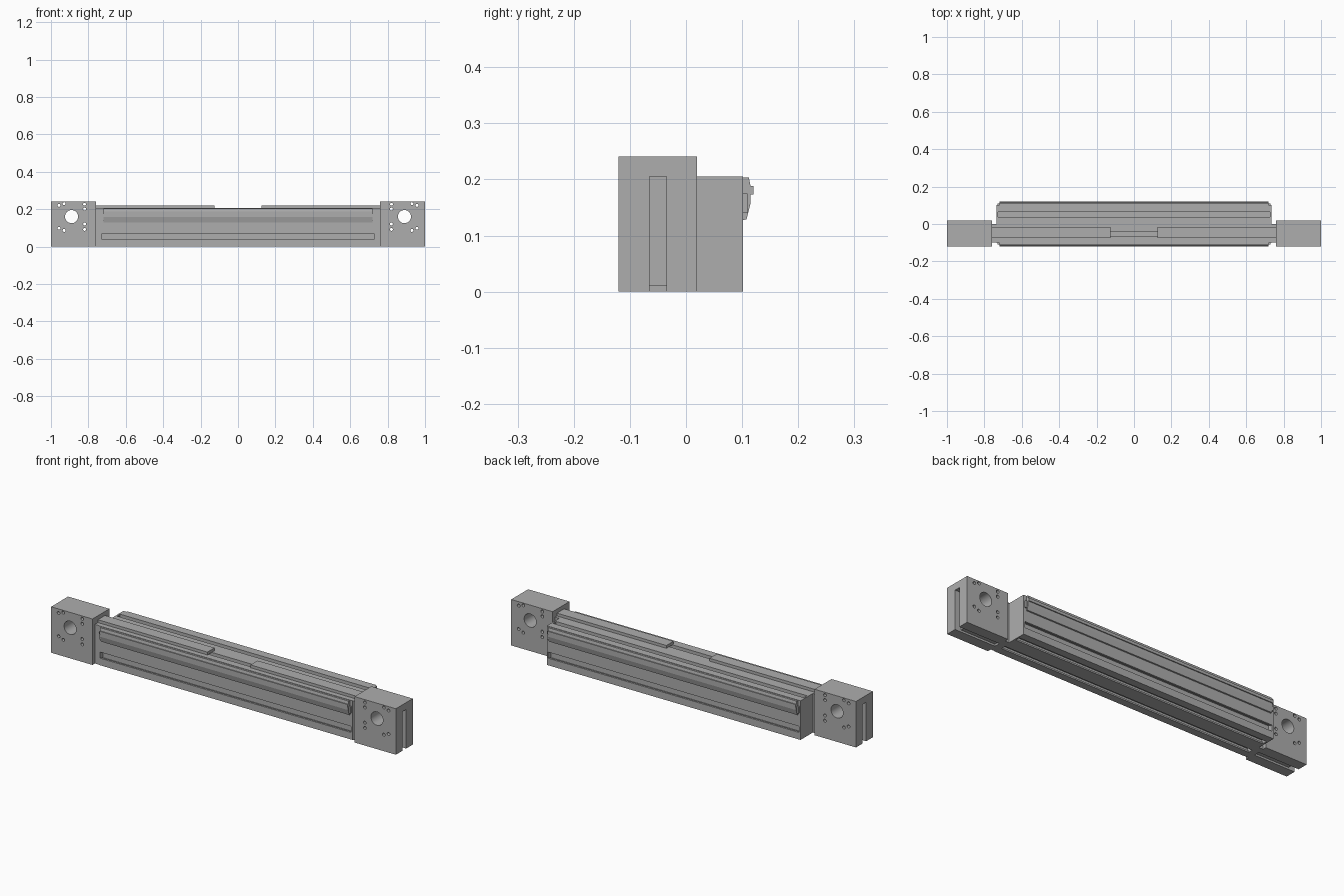
import bpy, bmesh, math
from mathutils import Matrix

if "Cube" in bpy.data.objects:
    bpy.data.objects.remove(bpy.data.objects["Cube"])

metal = bpy.data.materials.new("aluminium_grey")
metal.diffuse_color = (0.42, 0.42, 0.42, 1)
metal.use_nodes = True
metal.node_tree.nodes["Principled BSDF"].inputs["Base Color"].default_value = metal.diffuse_color


def finish(name, bm):
    bmesh.ops.recalc_face_normals(bm, faces=bm.faces)
    me = bpy.data.meshes.new(name)
    bm.to_mesh(me)
    bm.free()
    me.materials.append(metal)
    ob = bpy.data.objects.new(name, me)
    bpy.context.collection.objects.link(ob)
    return ob


def add_box(bm, x, y, z):
    """Box between (min, max) pairs, in either order."""
    size = [abs(p[1] - p[0]) for p in (x, y, z)]
    mid = [(p[0] + p[1]) / 2 for p in (x, y, z)]
    bmesh.ops.create_cube(bm, size=1, matrix=Matrix.Translation(mid) @ Matrix.Diagonal((*size, 1)))


def box(name, x, y, z):
    bm = bmesh.new()
    add_box(bm, x, y, z)
    return finish(name, bm)


def extrude_x(name, profile, x0, x1):
    """Extrude a y-z profile along x."""
    bm = bmesh.new()
    face = bm.faces.new([bm.verts.new((x0, y, z)) for y, z in profile])
    new = bmesh.ops.extrude_face_region(bm, geom=[face])["geom"]
    bmesh.ops.translate(bm, vec=(x1 - x0, 0, 0), verts=[v for v in new if isinstance(v, bmesh.types.BMVert)])
    return finish(name, bm)


def slot(c, mouth, lip, inner, depth):
    """T-slot outline: (position along wall, depth into wall)."""
    a, b = mouth / 2, inner / 2
    return [(c - a, 0), (c - a, lip), (c - b, lip), (c - b, depth),
            (c + b, depth), (c + b, lip), (c + a, lip), (c + a, 0)]


def cut(target, cutter):
    mod = target.modifiers.new("cut", "BOOLEAN")
    mod.operation, mod.solver, mod.object = "DIFFERENCE", "EXACT", cutter
    deps = bpy.context.evaluated_depsgraph_get()
    me = bpy.data.meshes.new_from_object(target.evaluated_get(deps))
    target.modifiers.clear()
    target.data = me
    bpy.data.objects.remove(cutter)


# Main extruded beam with T-slots on every side
W, H = 0.102, 0.205
bottom = [(t, d) for c in (-0.05, 0.05) for t, d in slot(c, 0.025, 0.008, 0.04, 0.022)]
side = slot(0.053, 0.032, 0.01, 0.045, 0.025)
top = slot(-0.052, 0.026, 0.008, 0.026, 0.018)
top_mirror = slot(0.05, 0.026, 0.008, 0.026, 0.018)
profile = [(-W, 0)] + bottom + [(W, 0)]
profile += [(W - d, t) for t, d in side] + [(W, H)]
profile += [(t, H - d) for t, d in reversed(top_mirror)]
profile += [(t, H - d) for t, d in reversed(top)] + [(-W, H)]
profile += [(-W + d, t) for t, d in reversed(side)]
extrude_x("beam", profile, -0.73, 0.73)

# Guide rails on the front and back of the beam
rail = [(0.1, 0.203), (0.112, 0.203), (0.115, 0.188), (0.12, 0.188), (0.12, 0.173),
        (0.115, 0.173), (0.115, 0.157), (0.108, 0.129), (0.1, 0.127)]
for name, s in (("front", -1), ("back", 1)):
    extrude_x(name + "_guide_rail", [(s * y, z) for y, z in rail], -0.72, 0.72)
    for e in (-1, 1):
        box(name + "_rail_stop", (e * 0.715, e * 0.73), (s * 0.1, s * 0.11), (0.14, 0.175))

for side_name, s in (("left", -1), ("right", 1)):
    # End plate, collar and top cover strip
    box(side_name + "_end_plate", (s * 0.728, s * 0.736), (-W, W), (0, H))
    box(side_name + "_collar", (s * 0.734, s * 0.765), (-0.1, 0.0), (0, 0.205))
    box(side_name + "_top_cover", (s * 0.125, s * 0.765), (-0.075, -0.016), (0.204, 0.22))

    # Pulley housing block
    block = box(side_name + "_pulley_block", (s * 0.76, s * 1.0), (-0.12, 0.02), (0, 0.241))

    # Belt slot in the end face, running on under the block
    cut(block, box("end_slot_cutter", (s * 0.965, s * 1.02), (-0.065, -0.035), (-0.02, 0.205)))
    cut(block, box("bottom_slot_cutter", (s * 0.75, s * 0.98), (-0.065, -0.035), (-0.02, 0.01)))

    # Shaft bore and mounting holes
    bm = bmesh.new()
    holes = [(0.89, 0.16, 0.035, 48)]
    holes += [(x, z, 0.008, 16) for x, z in (
        (0.957, 0.22), (0.93, 0.235 - 0.006), (0.82, 0.226), (0.82, 0.2),
        (0.957, 0.098), (0.93, 0.086), (0.82, 0.12), (0.82, 0.092))]
    for x, z, r, n in holes:
        m = Matrix.Translation((s * x, -0.05, z)) @ Matrix.Rotation(math.pi / 2, 4, "X")
        bmesh.ops.create_cone(bm, cap_ends=True, segments=n, radius1=r, radius2=r, depth=0.3, matrix=m)
    cut(block, finish("hole_cutter", bm))

    # Smooth the bore walls, keep edges sharp
    bpy.ops.object.select_all(action="DESELECT")
    block.select_set(True)
    bpy.context.view_layer.objects.active = block
    bpy.ops.object.shade_smooth_by_angle()
